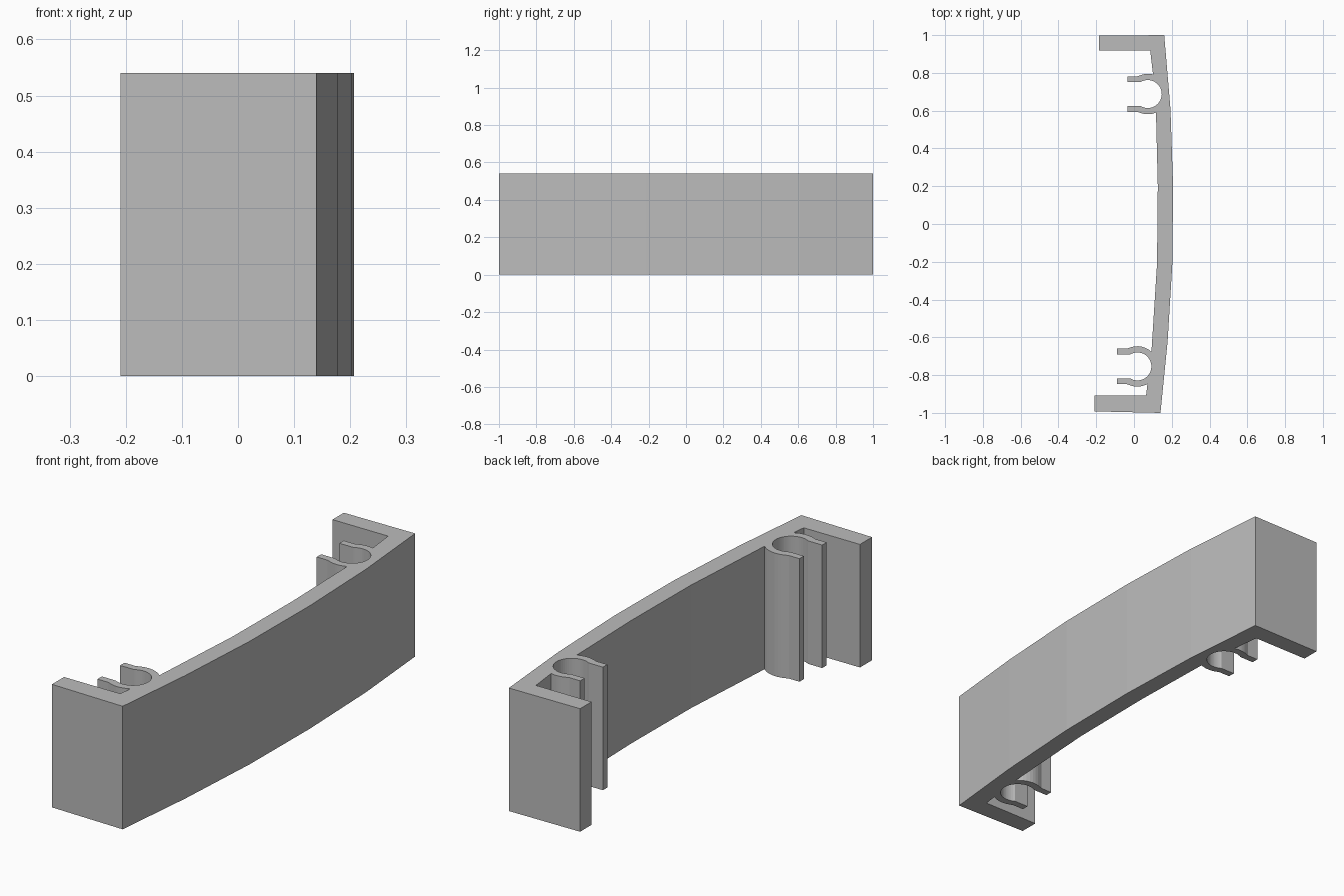
import bpy, bmesh, math

if "Cube" in bpy.data.objects:
    bpy.data.objects.remove(bpy.data.objects["Cube"])

HEIGHT = 0.54
HOLE_R, CLIP_R = 0.074, 0.107


def arc(cx, cy, r, a0, a1, n):
    """Points on an arc, angles in degrees."""
    return [(cx + r * math.cos(math.radians(a0 + (a1 - a0) * i / n)),
             cy + r * math.sin(math.radians(a0 + (a1 - a0) * i / n)))
            for i in range(n + 1)]


def clip(cx, cy, low, high):
    """Open snap clip facing -x, from its lower wall joint to its upper one."""
    lower = arc(cx, cy, CLIP_R, low, -112, 8)
    lower += [(cx - 0.055, cy - 0.094), (cx - 0.068, cy - 0.094),
              (cx - 0.107, cy - 0.094), (cx - 0.107, cy - 0.063)]
    hole = arc(cx, cy, HOLE_R, -121, 121, 36)
    upper = [(cx - 0.107, cy + 0.063), (cx - 0.107, cy + 0.094),
             (cx - 0.068, cy + 0.094), (cx - 0.055, cy + 0.094)]
    upper += arc(cx, cy, CLIP_R, 112, high, 8)
    return lower + hole + upper


# Cross-section: curved outer wall, end arms, inner wall with two clips
outer_wall = [(0.16, 1.0), (0.193, 0.61), (0.207, 0.2),
              (0.203, -0.21), (0.178, -0.62), (0.14, -1.0)]
front_arm = [(-0.209, -0.992), (-0.209, -0.908), (0.064, -0.908)]
inner_wall = [(0.122, -0.21), (0.126, 0.2)]
back_arm = [(0.086, 0.918), (-0.184, 0.918), (-0.184, 0.997)]
outline = (outer_wall + front_arm + [(0.071, -0.848)]
           + clip(0.018, -0.754, -64, 46) + inner_wall
           + clip(0.073, 0.688, -66, 75) + back_arm)

# Extrude the cross-section upward
bm = bmesh.new()
base = bm.faces.new([bm.verts.new((x, y, 0)) for x, y in outline])
top = bmesh.ops.extrude_face_region(bm, geom=[base], use_keep_orig=True)
bmesh.ops.translate(bm, vec=(0, 0, HEIGHT),
                    verts=[g for g in top["geom"] if isinstance(g, bmesh.types.BMVert)])
bmesh.ops.recalc_face_normals(bm, faces=bm.faces)
mesh = bpy.data.meshes.new("clip_cover")
bm.to_mesh(mesh)
bm.free()

cover = bpy.data.objects.new("clip_cover", mesh)
bpy.context.collection.objects.link(cover)
grey = bpy.data.materials.new("light_grey")
grey.diffuse_color = (0.5, 0.5, 0.5, 1)
grey.use_nodes = True
grey.node_tree.nodes["Principled BSDF"].inputs["Base Color"].default_value = grey.diffuse_color
mesh.materials.append(grey)
